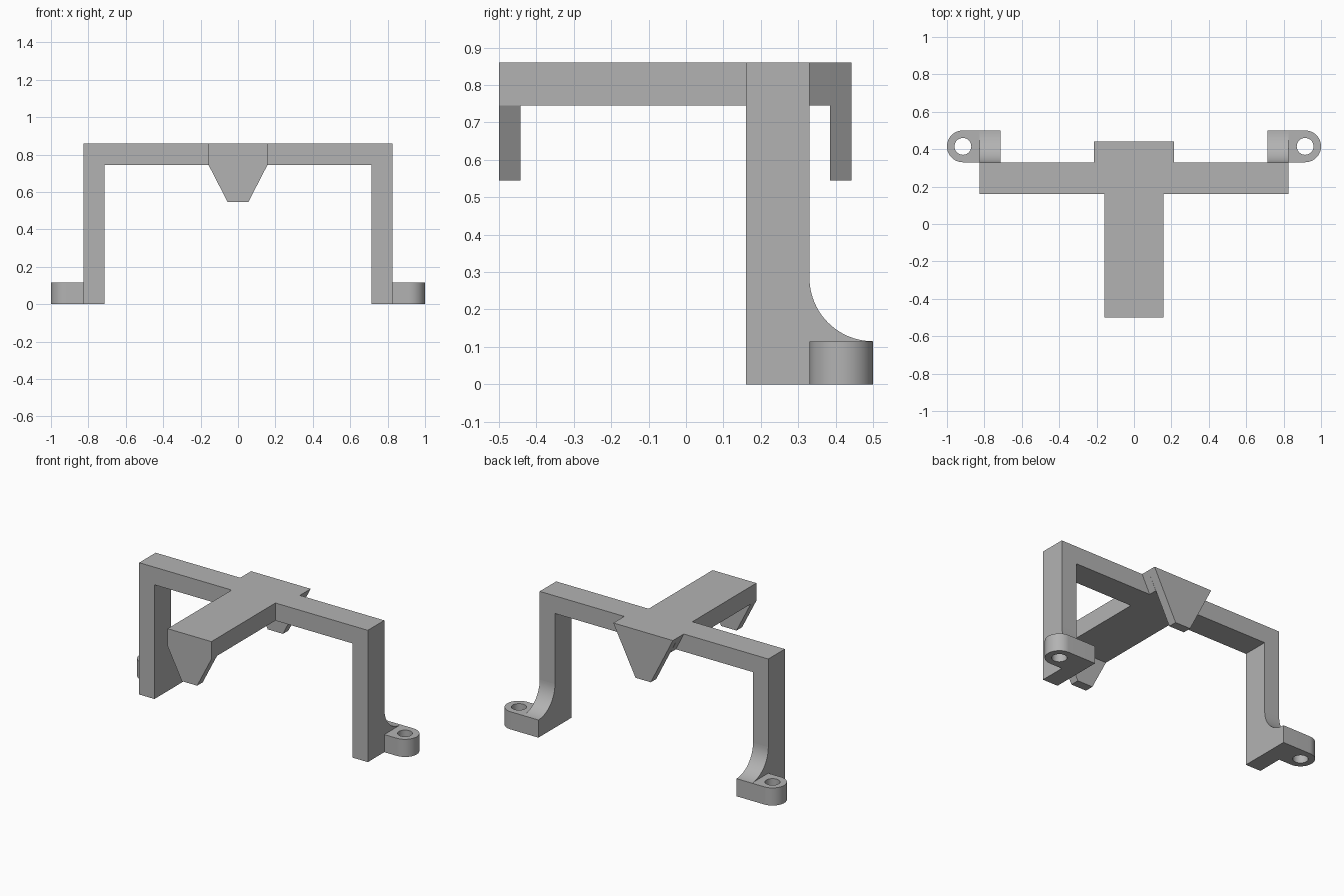
import bpy
import bmesh
from math import cos, sin, pi, radians
from mathutils import Vector

if "Cube" in bpy.data.objects:
    bpy.data.objects.remove(bpy.data.objects["Cube"], do_unlink=True)

grey = bpy.data.materials.new("plain_grey")
grey.use_nodes = True
colour = (0.45, 0.45, 0.45, 1)
grey.diffuse_color = colour
grey.node_tree.nodes["Principled BSDF"].inputs["Base Color"].default_value = colour

# Key dimensions
TOP, BEAM, TIP = 0.86, 0.745, 0.545
LEG_IN, LEG_OUT = 0.715, 0.825
BAR_FRONT, BAR_BACK, REAR = 0.16, 0.33, 0.5
FOOT = 0.115


def arc(cx, cy, r, start, end, steps):
    angles = [start + (end - start) * i / steps for i in range(steps + 1)]
    return [(cx + r * cos(a), cy + r * sin(a)) for a in angles]


def prism(name, profile, axis, low, high):
    """Extrude a 2D profile along an axis; the profile uses the other two axes in order."""
    def place(p, depth):
        co = list(p)
        co.insert("xyz".index(axis), depth)
        return co
    bm = bmesh.new()
    face = bm.faces.new([bm.verts.new(place(p, low)) for p in profile])
    ext = bmesh.ops.extrude_face_region(bm, geom=[face])
    moved = [v for v in ext["geom"] if isinstance(v, bmesh.types.BMVert)]
    bmesh.ops.translate(bm, verts=moved, vec=Vector(place((0, 0), high - low)))
    bmesh.ops.recalc_face_normals(bm, faces=bm.faces)
    mesh = bpy.data.meshes.new(name)
    bm.to_mesh(mesh)
    bm.free()
    mesh.materials.append(grey)
    obj = bpy.data.objects.new(name, mesh)
    bpy.context.collection.objects.link(obj)
    return obj


def select_only(obj):
    bpy.ops.object.select_all(action="DESELECT")
    obj.select_set(True)
    bpy.context.view_layer.objects.active = obj


def smooth_and_mirror(obj):
    select_only(obj)
    bpy.ops.object.shade_smooth_by_angle(angle=radians(30))
    obj.modifiers.new("mirror", "MIRROR").use_mirror_merge = False


def symmetric(half):
    """Close a right-hand outline with its reflection."""
    return half + [(-x, z) for x, z in reversed(half)]


# Crossbar with both legs
prism("crossbar_and_legs",
      symmetric([(LEG_IN, BEAM), (LEG_IN, 0), (LEG_OUT, 0), (LEG_OUT, TOP)]),
      "y", BAR_FRONT, BAR_BACK)

# Forward arm and its tapered hook
prism("forward_arm", symmetric([(0.158, BEAM), (0.158, TOP)]), "y", -0.442, BAR_FRONT)
prism("front_hook", symmetric([(0.055, TIP), (0.158, BEAM), (0.158, TOP)]),
      "y", -0.5, -0.442)

# Rear stub and its tapered hook
prism("rear_stub", symmetric([(0.158, BEAM), (0.215, TOP)]), "y", BAR_BACK, 0.385)
prism("rear_hook", symmetric([(0.055, TIP), (0.215, TOP)]), "y", 0.385, 0.442)

# Feet with rounded ends and screw holes
radius = (REAR - BAR_BACK) / 2
hole_centre = (1 - radius, BAR_BACK + radius)
foot = prism("mounting_foot",
             [(LEG_IN, REAR), (LEG_IN, BAR_BACK)] + arc(*hole_centre, radius, -pi / 2, pi / 2, 32),
             "z", 0, FOOT)
cutter = prism("hole_cutter", arc(*hole_centre, 0.045, 0, 2 * pi, 32)[:-1], "z", -0.1, 0.3)
cutter.hide_render = True
cut = foot.modifiers.new("screw_hole", "BOOLEAN")
cut.operation = "DIFFERENCE"
cut.solver = "EXACT"
cut.object = cutter
select_only(foot)
bpy.ops.object.modifier_apply(modifier=cut.name)
bpy.data.objects.remove(cutter, do_unlink=True)
smooth_and_mirror(foot)

# Curved fillets between legs and feet
sweep = REAR - BAR_BACK
fillet = prism("leg_fillet",
               [(BAR_BACK, FOOT)] + arc(REAR, FOOT + sweep, sweep, 1.5 * pi, pi, 20),
               "x", LEG_IN, LEG_OUT)
smooth_and_mirror(fillet)
